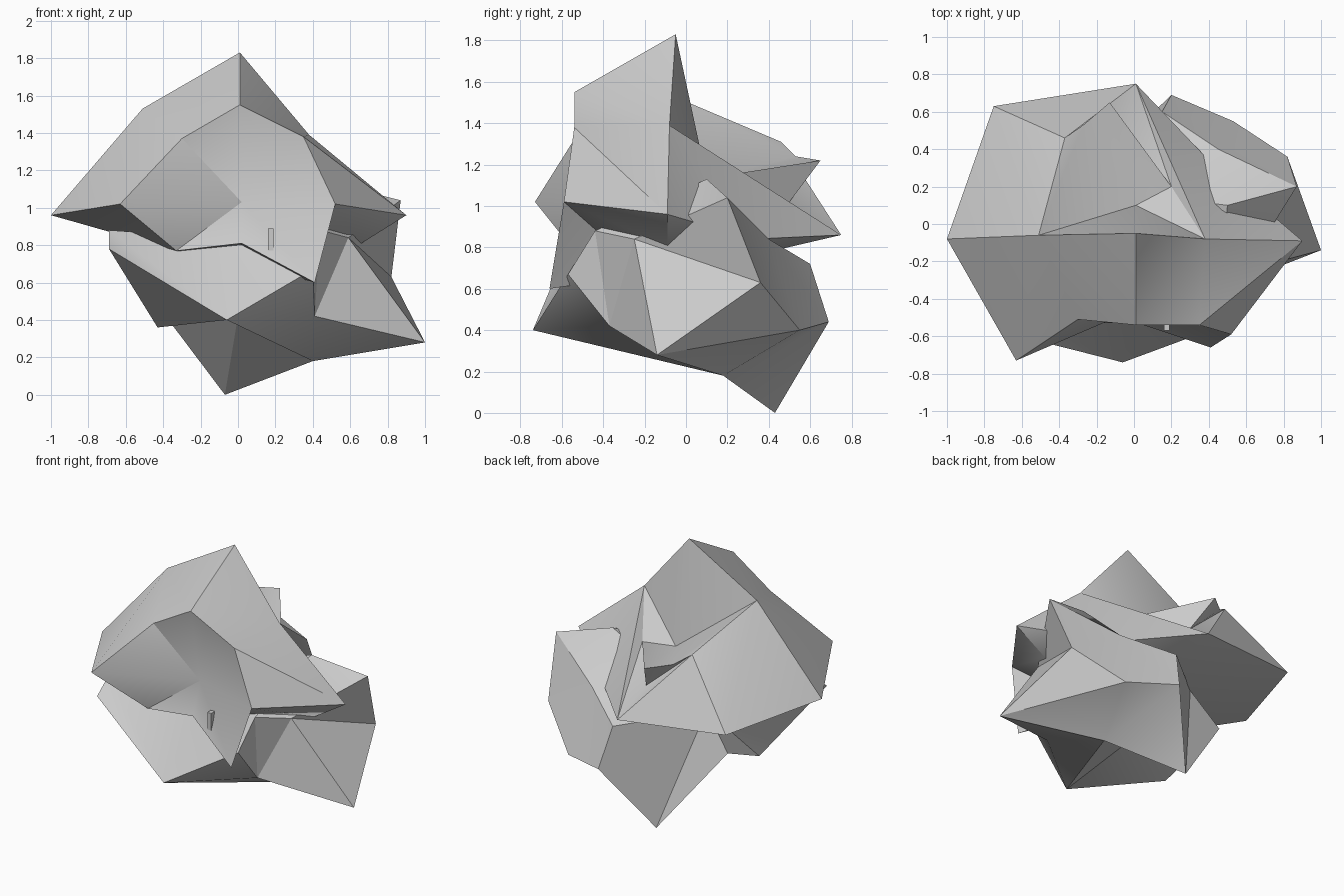
import bpy
import bmesh
import math

cube = bpy.data.objects.get("Cube")
if cube:
    bpy.data.objects.remove(cube, do_unlink=True)

# One plain stone colour
stone = bpy.data.materials.new("stone_grey")
stone.use_nodes = True
stone.diffuse_color = (0.6, 0.6, 0.6, 1)
stone.node_tree.nodes["Principled BSDF"].inputs["Base Color"].default_value = (0.6, 0.6, 0.6, 1)


def faceted(name, corners, fans):
    """Build a closed faceted block from fans of triangles, each hub joined to its rim."""
    bm = bmesh.new()
    verts = {key: bm.verts.new(co) for key, co in corners.items()}
    for hub, rim in fans.items():
        keys = rim.split()
        for first, second in zip(keys, keys[1:]):
            bm.faces.new([verts[hub], verts[first], verts[second]])
    bmesh.ops.recalc_face_normals(bm, faces=bm.faces[:])
    mesh = bpy.data.meshes.new(name)
    bm.to_mesh(mesh)
    bm.free()
    mesh.materials.append(stone)
    obj = bpy.data.objects.new(name, mesh)
    bpy.context.collection.objects.link(obj)
    bpy.ops.object.select_all(action='DESELECT')
    obj.select_set(True)
    bpy.context.view_layer.objects.active = obj
    bpy.ops.object.shade_smooth_by_angle(angle=math.radians(30))


# Upper hood: ridge, hollow front, back fin and pointed side wings
hood_corners = dict(
    peak=(0.01, -0.05, 1.83),
    brow=(0.01, -0.54, 1.55),
    brow_right=(-0.3, -0.51, 1.37),
    brow_left=(0.35, -0.54, 1.38),
    front_wing=(-0.63, -0.73, 1.02),
    side_wing=(-1, -0.08, 0.96),
    ridge_right=(-0.51, -0.06, 1.53),
    ridge_left=(0.38, -0.08, 1.39),
    left_wing=(0.9, -0.09, 0.96),
    left_under=(0.66, -0.09, 0.81),
    cheek=(0.52, -0.59, 1.02),
    fang=(0.41, -0.66, 0.6),
    jaw=(0.36, -0.42, 0.87),
    hollow=(0.02, -0.45, 1.03),
    lip_right=(-0.33, -0.53, 0.77),
    lip=(0.02, -0.53, 0.81),
    back_top=(-0.37, 0.46, 1.31),
    back_wing=(-0.75, 0.63, 0.91),
    ledge_tip=(-0.13, 0.65, 1.22),
    ledge_side=(-0.27, 0.53, 1.24),
    ledge_root=(0.01, 0.1, 1.13),
    ledge_left=(0.2, 0.2, 1.15),
    pocket=(-0.04, 0.5, 1.02),
    spike=(0.01, 0.75, 0.86),
    side_dent=(0.42, 0.32, 0.84),
    under=(0, 0.15, 0.72),
)
faceted("upper_hood", hood_corners, dict(
    hollow="front_wing brow_right brow brow_left cheek fang lip lip_right front_wing",
    under="side_wing back_wing spike side_dent left_under jaw fang lip lip_right side_wing",
    ridge_right="peak brow brow_right front_wing side_wing back_wing back_top ledge_side ledge_root peak",
    ridge_left="peak brow brow_left left_wing side_dent spike ledge_left ledge_root peak",
    cheek="brow_left left_wing left_under jaw fang",
    left_under="side_dent left_wing",
    ledge_tip="ledge_side ledge_root ledge_left",
    pocket="ledge_left ledge_tip ledge_side back_top spike ledge_left",
    back_wing="back_top spike",
    side_wing="front_wing lip_right",
))

# Lower body: front tray, side horn, back lobe and pointed foot
body_corners = dict(
    tip=(-0.06, -0.74, 0.4),
    keel=(-0.43, -0.2, 0.36),
    hind=(-0.5, 0.25, 0.57),
    pit=(0, -0.1, 0.42),
    tray_corner=(-0.69, -0.58, 0.78),
    tray_rim=(-0.69, -0.45, 0.88),
    tray_back=(0, -0.45, 0.83),
    notch=(0.4, -0.57, 0.67),
    nook=(0.41, -0.37, 0.42),
    shelf=(0.44, -0.44, 0.88),
    shoulder=(0.59, -0.25, 0.84),
    horn=(1, -0.14, 0.28),
    belly=(0.4, 0.18, 0.18),
    foot=(-0.07, 0.43, 0),
    heel=(0.2, 0.69, 0.44),
    hip=(0.53, 0.55, 0.4),
    flank=(0.82, 0.36, 0.63),
    crest=(0.87, 0.2, 1.04),
    knob=(0.5, 0.1, 1.13),
    dent=(0.45, 0.4, 0.84),
    cleft=(0.15, 0.6, 0.72),
    core=(-0.3, 0.2, 0.8),
)
faceted("lower_body", body_corners, dict(
    tip="keel tray_corner tray_rim tray_back notch nook belly",
    pit="tip keel hind foot belly tip",
    core="foot hind keel tray_corner tray_rim tray_back knob dent cleft foot",
    dent="knob crest flank hip heel cleft",
    shelf="knob tray_back notch nook shoulder knob",
    horn="belly nook shoulder flank hip belly",
    shoulder="knob crest flank",
    heel="hip belly foot cleft",
))

# Thin sliver standing in the mouth of the hollow
bpy.ops.mesh.primitive_cube_add(size=1, location=(0.175, -0.55, 0.83))
sliver = bpy.context.object
sliver.name = "mouth_sliver"
sliver.scale = (0.03, 0.04, 0.12)
sliver.data.materials.append(stone)
